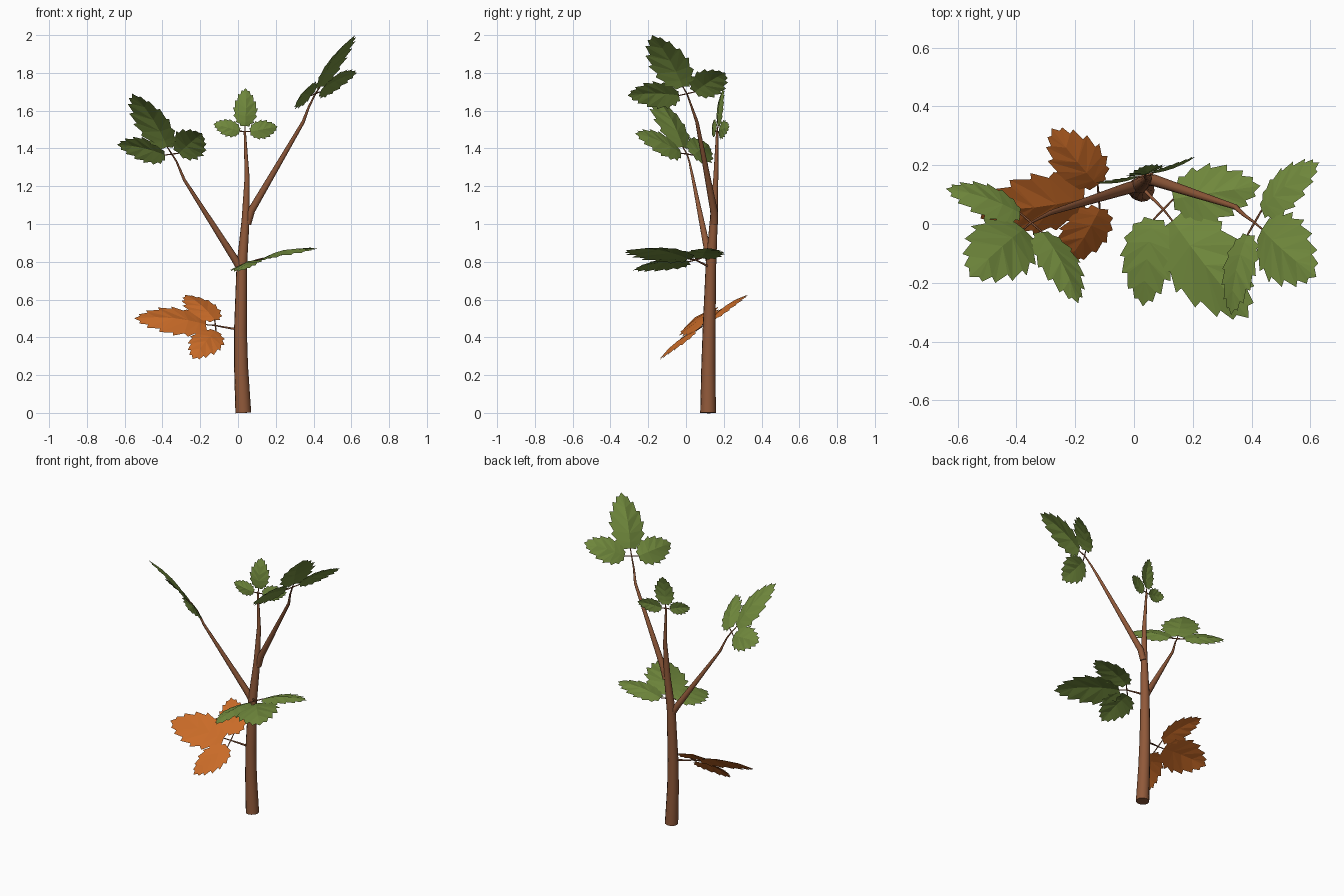
import bpy
import bmesh
from mathutils import Vector

cube = bpy.data.objects.get("Cube")
if cube:
    bpy.data.objects.remove(cube)


def material(name, rgb):
    m = bpy.data.materials.new(name)
    m.use_nodes = True
    m.diffuse_color = (*rgb, 1)
    m.node_tree.nodes["Principled BSDF"].inputs["Base Color"].default_value = (*rgb, 1)
    return m


BARK = material("brown bark", (0.28, 0.1, 0.042))
GREEN = material("leaf green", (0.17, 0.26, 0.048))
ORANGE = material("autumn orange", (0.59, 0.148, 0.021))


def link(name, mesh, mat):
    obj = bpy.data.objects.new(name, mesh)
    bpy.context.collection.objects.link(obj)
    mesh.materials.clear()
    mesh.materials.append(mat)
    return obj


def tube(name, points, resolution=4):
    """Tapered round limb through (x, y, z, radius) points."""
    curve = bpy.data.curves.new(name, "CURVE")
    curve.dimensions = "3D"
    curve.bevel_depth = 1
    curve.bevel_resolution = resolution
    curve.use_fill_caps = True
    spline = curve.splines.new("POLY")
    spline.points.add(len(points) - 1)
    for p, (x, y, z, r) in zip(spline.points, points):
        p.co = (x, y, z, 1)
        p.radius = r
    helper = bpy.data.objects.new(name + " path", curve)
    bpy.context.collection.objects.link(helper)
    graph = bpy.context.evaluated_depsgraph_get()
    mesh = bpy.data.meshes.new_from_object(helper.evaluated_get(graph))
    bpy.data.objects.remove(helper)
    obj = link(name, mesh, BARK)
    bpy.ops.object.select_all(action="DESELECT")
    obj.select_set(True)
    bpy.context.view_layer.objects.active = obj
    bpy.ops.object.shade_smooth_by_angle(angle=1.2)


# Half outline of a toothed leaflet: distance along the rib, distance from it
OUTLINE = [(0, 0.02), (-0.01, 0.12), (0.05, 0.14), (0.09, 0.24), (0.16, 0.23),
           (0.26, 0.32), (0.31, 0.27), (0.47, 0.34), (0.47, 0.28), (0.66, 0.29),
           (0.65, 0.22), (0.83, 0.2), (0.81, 0.14), (0.93, 0.11), (0.92, 0.06), (1, 0)]
HUBS = [0, 0.1, 0.25, 0.45, 0.7]   # where the veins leave the rib


def leaflet(name, start, tip, normal, mat):
    """Serrated leaflet, arched along the rib and folded down at the sides."""
    axis = tip - start
    length = axis.length
    axis.normalize()
    up = (normal - axis * normal.dot(axis)).normalized()
    side = up.cross(axis)

    def place(t, w):
        height = 0.26 * t * (1 - t) - 0.16 * abs(w)
        return start + (axis * t + side * w + up * height) * length

    bm = bmesh.new()
    rib = [bm.verts.new(place(t, 0)) for t in HUBS]
    end = bm.verts.new(place(1, 0))
    for sign in (1, -1):
        edge = [bm.verts.new(place(t, sign * w)) for t, w in OUTLINE[:-1]] + [end]
        # Veins fan forward: every third edge point moves on to the next hub
        for i in range(len(edge) - 1):
            hub = rib[i // 3]
            bm.faces.new([hub, edge[i], edge[i + 1]][::-sign])
            if i % 3 == 2 and i // 3 + 1 < len(rib):
                bm.faces.new([hub, edge[i + 1], rib[i // 3 + 1]][::-sign])
    mesh = bpy.data.meshes.new(name)
    bm.to_mesh(mesh)
    bm.free()
    link(name, mesh, mat)


def cluster(name, node, left, middle, right, mat, gap=0.05):
    """Three leaflets on short stalks around one node."""
    node, left, middle, right = map(Vector, (node, left, middle, right))
    across = (right - left).normalized()
    ahead = (middle - node).normalized()
    normal = across.cross(ahead).normalized()
    if normal.z < 0:
        normal.negate()
    # The side leaflets sit beside the node and roll slightly outward
    for part, tip, way, roll in (("left", left, -across, 0.12),
                                 ("middle", middle, ahead, 0),
                                 ("right", right, across, 0.12)):
        start = node + way * gap
        tube(f"{name}_{part}_stalk", [(*node, 0.004), (*start, 0.003)], 1)
        leaflet(f"{name}_{part}_leaflet", start, tip, normal + way * roll, mat)


# Trunk and two main branches
tube("trunk", [(0.028, 0.117, 0, 0.042), (0.016, 0.118, 0.25, 0.037),
               (0.013, 0.122, 0.44, 0.034), (0.02, 0.132, 0.78, 0.028),
               (0.04, 0.147, 1.02, 0.021), (0.048, 0.158, 1.25, 0.013),
               (0.036, 0.165, 1.49, 0.006)])
tube("left_branch", [(0.05, 0.15, 1.0, 0.02), (0.07, 0.148, 1.07, 0.02),
                     (0.345, 0.058, 1.54, 0.009), (0.375, 0.03, 1.62, 0.006),
                     (0.41, 0.005, 1.69, 0.004)])
tube("right_branch", [(0.02, 0.132, 0.75, 0.02), (-0.02, 0.122, 0.82, 0.02),
                      (-0.285, 0.038, 1.235, 0.008), (-0.325, 0.018, 1.33, 0.005),
                      (-0.35, 0.005, 1.37, 0.004)])

# Leaf stems growing straight from the trunk
tube("orange_stem", [(0.01, 0.122, 0.44, 0.007), (-0.08, 0.105, 0.455, 0.005),
                     (-0.12, 0.092, 0.463, 0.004)], 1)
tube("low_stem", [(0.02, 0.13, 0.77, 0.007), (0.07, 0.08, 0.795, 0.005),
                  (0.1, 0.05, 0.81, 0.004)], 1)

# Leaf clusters: node, then the three tips
cluster("orange_leaf", (-0.12, 0.092, 0.463), (-0.24, -0.14, 0.285),
        (-0.55, 0.05, 0.5), (-0.28, 0.325, 0.625), ORANGE)
cluster("low_leaf", (0.1, 0.05, 0.81), (0.03, -0.28, 0.755),
        (0.39, -0.32, 0.86), (0.43, 0.13, 0.87), GREEN)
cluster("right_leaf", (-0.35, 0.005, 1.37), (-0.64, 0.12, 1.42),
        (-0.56, -0.18, 1.69), (-0.19, -0.27, 1.48), GREEN)
cluster("left_leaf", (0.41, 0.005, 1.69), (0.33, -0.31, 1.68),
        (0.62, -0.18, 2.0), (0.63, 0.21, 1.8), GREEN)
cluster("top_leaf", (0.037, 0.165, 1.49), (-0.13, 0.14, 1.53),
        (0.04, 0.2, 1.72), (0.21, 0.23, 1.515), GREEN, 0.03)
